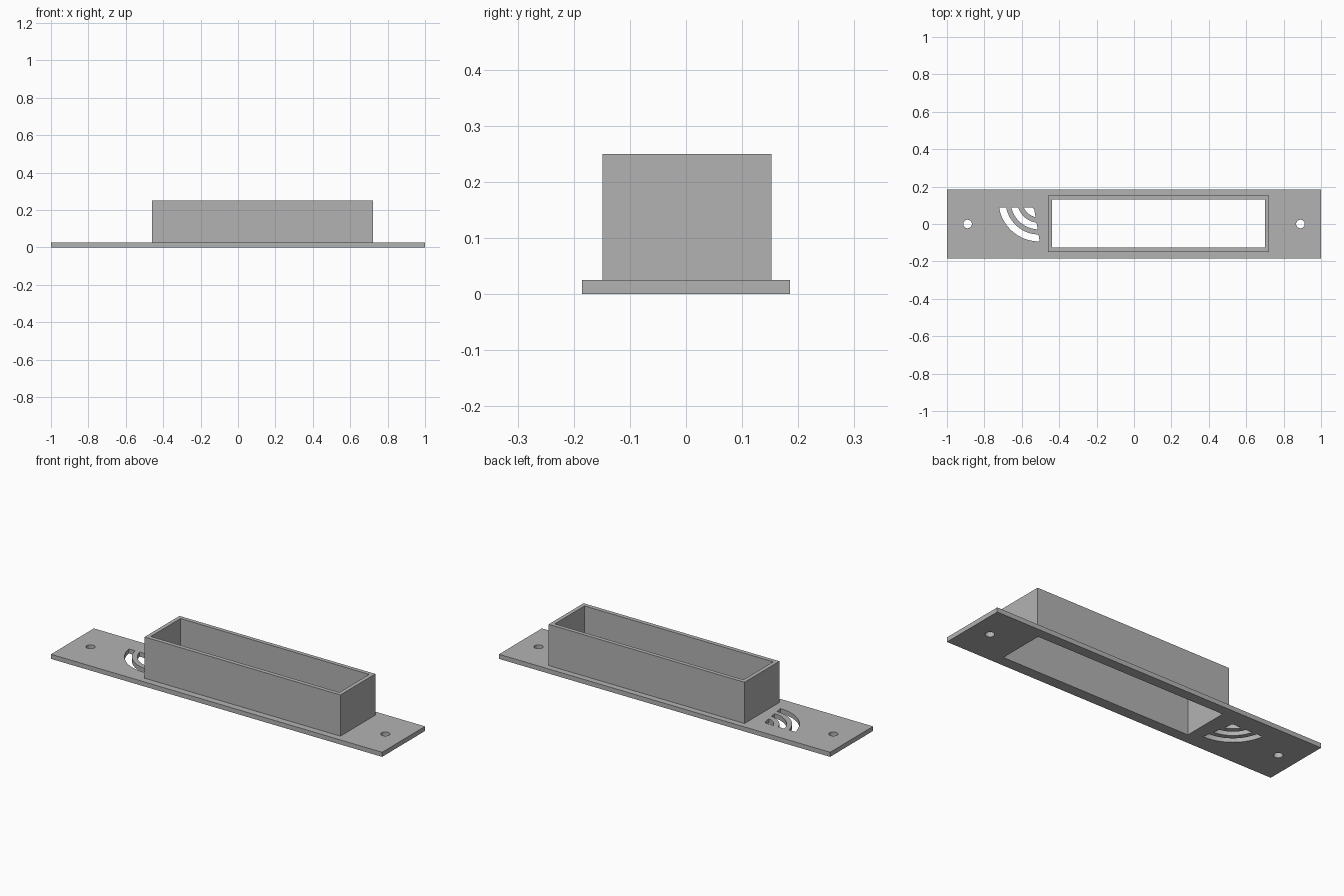
import bpy
import bmesh
from math import sin, cos, asin, acos, atan, pi, tau, hypot

cube = bpy.data.objects.get("Cube")
if cube:
    bpy.data.objects.remove(cube, do_unlink=True)

grey = bpy.data.materials.new("plain grey")
grey.use_nodes = True
grey.diffuse_color = (0.45, 0.45, 0.45, 1)
grey.node_tree.nodes["Principled BSDF"].inputs["Base Color"].default_value = grey.diffuse_color


def rectangle(x0, x1, y0, y1):
    return [(x0, y0), (x1, y0), (x1, y1), (x0, y1)]


def arc(cx, cy, r, start, end, steps):
    angles = [start + (end - start) * i / steps for i in range(steps + 1)]
    return [(cx + r * cos(a), cy + r * sin(a)) for a in angles]


def extrude_outlines(name, outlines, z0, z1):
    """Fill nested outlines (inner ones become openings) and extrude them."""
    curve = bpy.data.curves.new(name, "CURVE")
    curve.dimensions = "2D"
    curve.fill_mode = "BOTH"
    curve.extrude = (z1 - z0) / 2
    for points in outlines:
        spline = curve.splines.new("POLY")
        spline.points.add(len(points) - 1)
        for point, (x, y) in zip(spline.points, points):
            point.co = (x, y, 0, 1)
        spline.use_cyclic_u = True
    source = bpy.data.objects.new(name + "_outline", curve)
    bpy.context.collection.objects.link(source)
    bpy.context.view_layer.update()
    evaluated = source.evaluated_get(bpy.context.evaluated_depsgraph_get())
    mesh = bpy.data.meshes.new_from_object(evaluated)
    bpy.data.objects.remove(source, do_unlink=True)

    # Weld caps to walls and place the solid at its height
    bm = bmesh.new()
    bm.from_mesh(mesh)
    bmesh.ops.remove_doubles(bm, verts=bm.verts, dist=0.0001)
    bmesh.ops.translate(bm, verts=bm.verts, vec=(0, 0, (z0 + z1) / 2))
    bmesh.ops.recalc_face_normals(bm, faces=bm.faces)
    for face in bm.faces:
        face.smooth = False
    bm.to_mesh(mesh)
    bm.free()
    mesh.name = name
    mesh.materials.clear()
    mesh.materials.append(grey)
    obj = bpy.data.objects.new(name, mesh)
    bpy.context.collection.objects.link(obj)
    return obj


# Curved vent slots, trimmed by a level top edge and a slanted right edge
CX, CY = -0.508, 0.123
TOP_DROP, SLOPE, EDGE_GAP = 0.035, 0.17, 0.0325


def slot(outer, inner):
    def trimmed(r):
        start = -pi + asin(TOP_DROP / r)
        end = atan(SLOPE) - acos(-EDGE_GAP / r)
        return arc(CX, CY, r, start, end, 16)
    return trimmed(outer) + trimmed(inner)[::-1]


slots = [slot(0.216, 0.179), slot(0.152, 0.116), slot(0.088, 0.05)]
screw_holes = [arc(x, 0, 0.023, 0, tau * 31 / 32, 31) for x in (-0.89, 0.89)]
window = rectangle(-0.438, 0.701, -0.126, 0.13)

# Flat mounting plate with window, screw holes and vent slots
extrude_outlines("mounting_plate",
                 [rectangle(-1, 1, -0.185, 0.185), window] + screw_holes + slots,
                 0, 0.025)

# Open rectangular collar standing on the plate
extrude_outlines("collar", [rectangle(-0.46, 0.723, -0.149, 0.152), window], 0.025, 0.25)
